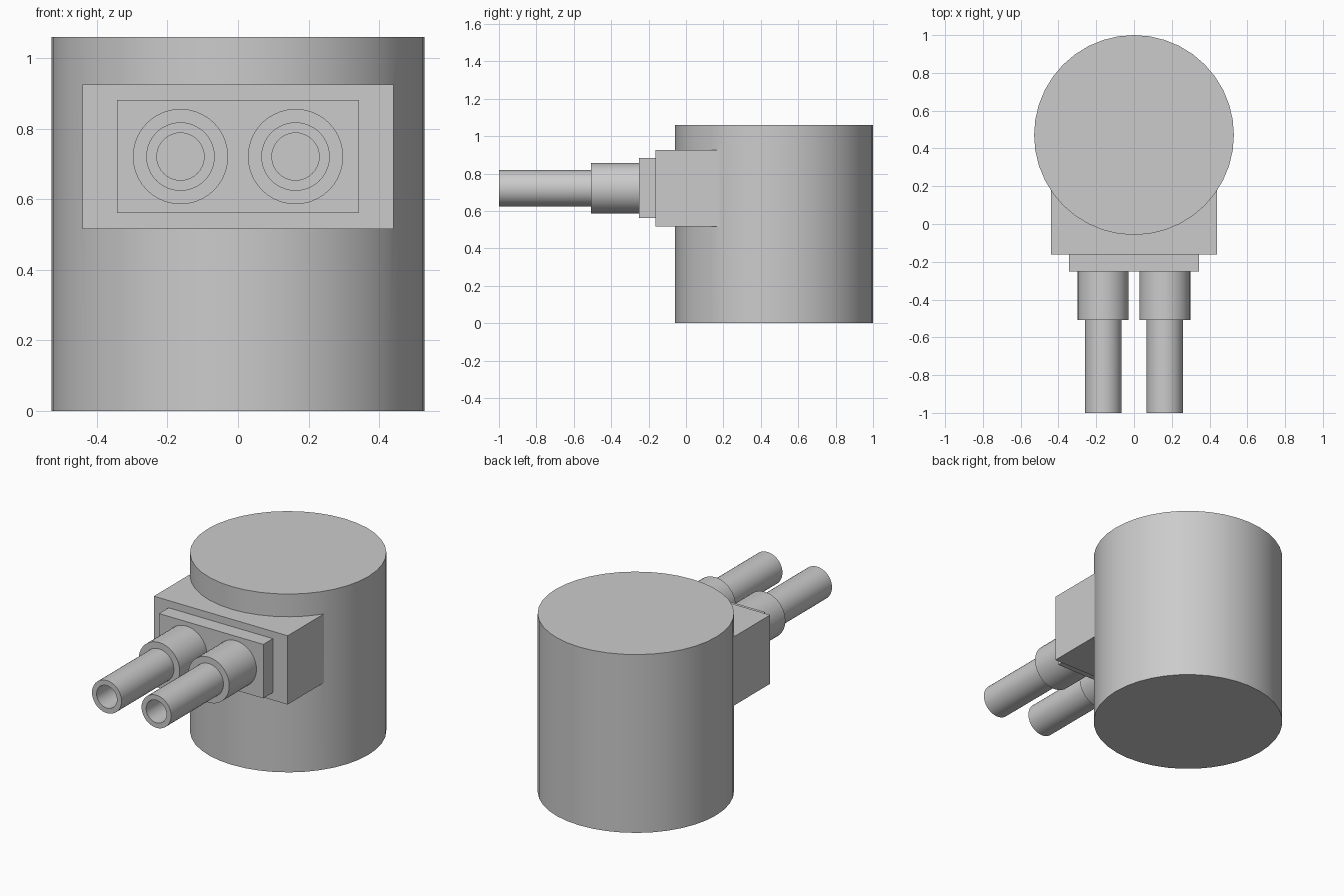
import bpy, bmesh, math
from mathutils import Vector

if "Cube" in bpy.data.objects:
    bpy.data.objects.remove(bpy.data.objects["Cube"])


def make_object(name, bm):
    bmesh.ops.recalc_face_normals(bm, faces=bm.faces)
    mesh = bpy.data.meshes.new(name)
    bm.to_mesh(mesh)
    bm.free()
    obj = bpy.data.objects.new(name, mesh)
    bpy.context.collection.objects.link(obj)
    return obj


def box(name, lo, hi):
    bm = bmesh.new()
    bmesh.ops.create_cube(bm, size=1)
    lo, hi = Vector(lo), Vector(hi)
    for v in bm.verts:
        v.co = (lo + hi) / 2 + v.co * (hi - lo)
    return make_object(name, bm)


def lathe_y(name, x, z, profile, steps=40):
    """Spin (radius, y) points around an axis parallel to y; ends are capped."""
    bm = bmesh.new()
    rings = []
    for r, y in profile:
        rings.append([bm.verts.new((x + r * math.cos(i * math.tau / steps), y,
                                    z + r * math.sin(i * math.tau / steps)))
                      for i in range(steps)])
    for a, b in zip(rings, rings[1:]):
        for i in range(steps):
            j = (i + 1) % steps
            bm.faces.new((a[i], a[j], b[j], b[i]))
    bm.faces.new(rings[0])
    bm.faces.new(rings[-1])
    return make_object(name, bm)


# Round body
bpy.ops.mesh.primitive_cylinder_add(vertices=40, radius=0.529, depth=1.06,
                                    location=(0, 0.471, 0.53))
body = bpy.context.object
body.name = "round_body"

# Mounting block and front plate, fused into the body
parts = [box("mounting_block", (-0.44, -0.162, 0.516), (0.44, 0.25, 0.925)),
         box("front_plate", (-0.343, -0.252, 0.561), (0.343, -0.1, 0.882))]
bpy.context.view_layer.objects.active = body
for part in parts:
    mod = body.modifiers.new("fuse", 'BOOLEAN')
    mod.operation = 'UNION'
    mod.solver = 'EXACT'
    mod.object = part
    bpy.ops.object.modifier_apply(modifier=mod.name)
    bpy.data.objects.remove(part)

# Two hollow pipes with collars
pipe_profile = [(0.135, -0.252), (0.135, -0.508), (0.097, -0.508),
                (0.097, -1.0), (0.067, -1.0), (0.067, -0.508)]
pipes = [lathe_y(f"{side}_pipe", x, 0.721, pipe_profile)
         for side, x in (("left", -0.163), ("right", 0.163))]

# Smooth round surfaces, sharp edges
bpy.ops.object.select_all(action='DESELECT')
for obj in [body] + pipes:
    obj.select_set(True)
bpy.ops.object.shade_smooth_by_angle(angle=math.radians(30))
